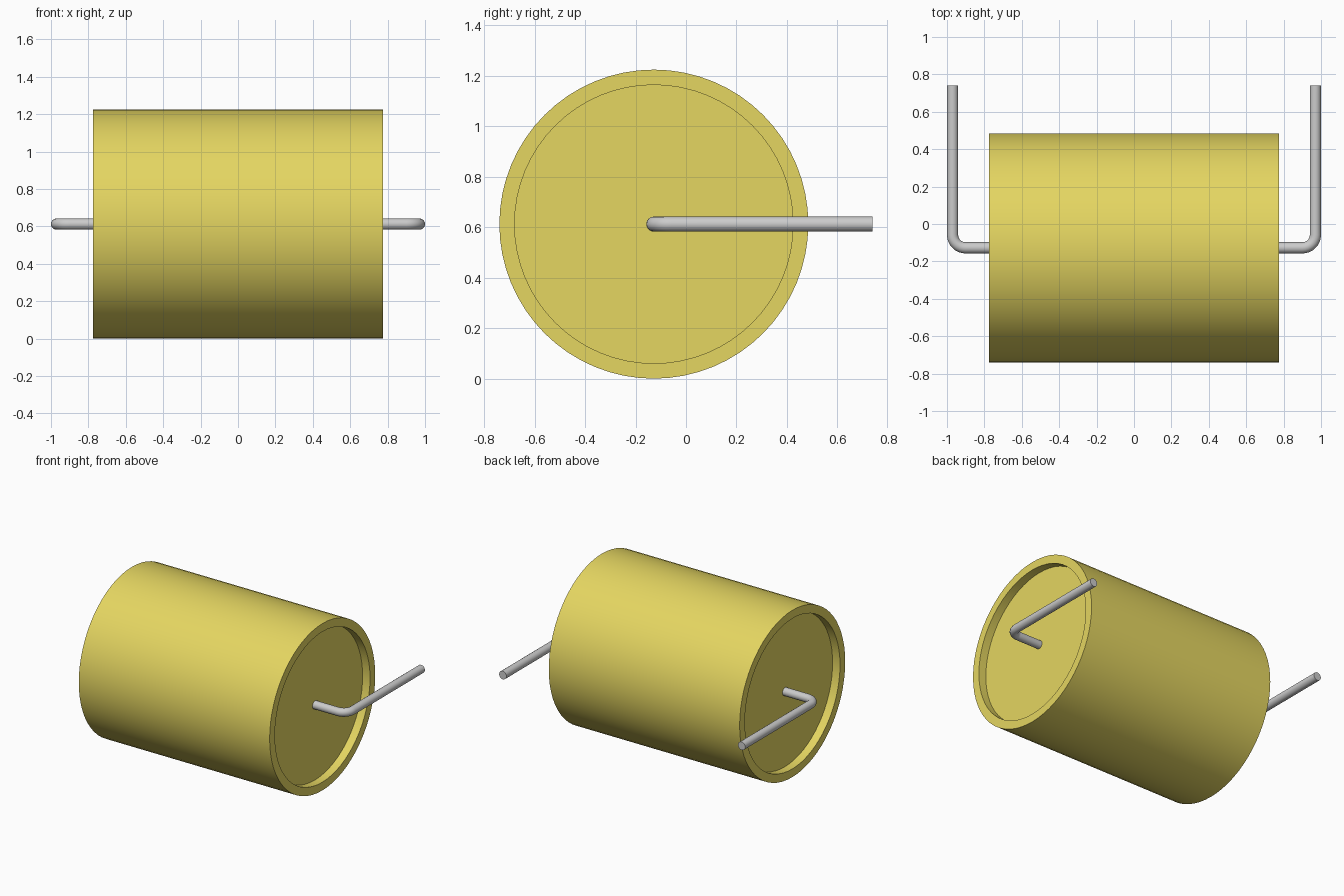
import bpy, math

if "Cube" in bpy.data.objects:
    bpy.data.objects.remove(bpy.data.objects["Cube"])

Y0, Z0 = -0.1275, 0.6125        # common axis of body and leads


def material(name, color):
    m = bpy.data.materials.new(name)
    m.diffuse_color = color
    m.use_nodes = True
    m.node_tree.nodes["Principled BSDF"].inputs["Base Color"].default_value = m.diffuse_color
    return m


def smooth(obj):
    bpy.ops.object.select_all(action='DESELECT')
    obj.select_set(True)
    bpy.context.view_layer.objects.active = obj
    bpy.ops.object.shade_smooth_by_angle(angle=math.radians(35))


# Body: profile (x, radius) turned around the x axis, recessed at both ends
def turned_body(profile, n=64):
    verts, faces = [], []
    for x, r in profile:
        for i in range(n):
            a = 2 * math.pi * i / n
            verts.append((x, Y0 + r * math.cos(a), Z0 + r * math.sin(a)))
    for k in range(len(profile) - 1):
        for i in range(n):
            j = (i + 1) % n
            faces.append((k * n + j, k * n + i, (k + 1) * n + i, (k + 1) * n + j))
    last = (len(profile) - 1) * n
    faces.append(tuple(reversed(range(n))))
    faces.append(tuple(range(last, last + n)))
    mesh = bpy.data.meshes.new("body")
    mesh.from_pydata(verts, [], faces)
    obj = bpy.data.objects.new("body", mesh)
    bpy.context.collection.objects.link(obj)
    return obj


R, R_IN, HALF, FLOOR = 0.6125, 0.552, 0.775, 0.715
body = turned_body([(-FLOOR, R_IN), (-HALF, R_IN), (-HALF, R),
                    (HALF, R), (HALF, R_IN), (FLOOR, R_IN)])
body.data.materials.append(material("yellow", (0.78, 0.67, 0.12, 1)))
smooth(body)

# Leads: bent round wire, leaving each recess and turning towards the back
grey = material("wire_grey", (0.7, 0.69, 0.67, 1))
BEND, X_ARM, R_WIRE = 0.07, 0.97, 0.03
for side, name in ((1, "right_lead"), (-1, "left_lead")):
    path = [(FLOOR - 0.01, Y0)]
    for i in range(9):
        a = math.pi / 2 * i / 8
        path.append((X_ARM - BEND + BEND * math.sin(a), Y0 + BEND - BEND * math.cos(a)))
    path.append((X_ARM, 0.74))
    curve = bpy.data.curves.new(name, 'CURVE')
    curve.dimensions = '3D'
    curve.bevel_depth = R_WIRE
    curve.bevel_resolution = 6
    curve.use_fill_caps = True
    spline = curve.splines.new('POLY')
    spline.points.add(len(path) - 1)
    for p, (x, y) in zip(spline.points, path):
        p.co = (side * x, y, Z0, 1)
    lead = bpy.data.objects.new(name, curve)
    bpy.context.collection.objects.link(lead)
    curve.materials.append(grey)
    bpy.ops.object.select_all(action='DESELECT')
    lead.select_set(True)
    bpy.context.view_layer.objects.active = lead
    bpy.ops.object.convert(target='MESH')
    smooth(bpy.context.view_layer.objects.active)
